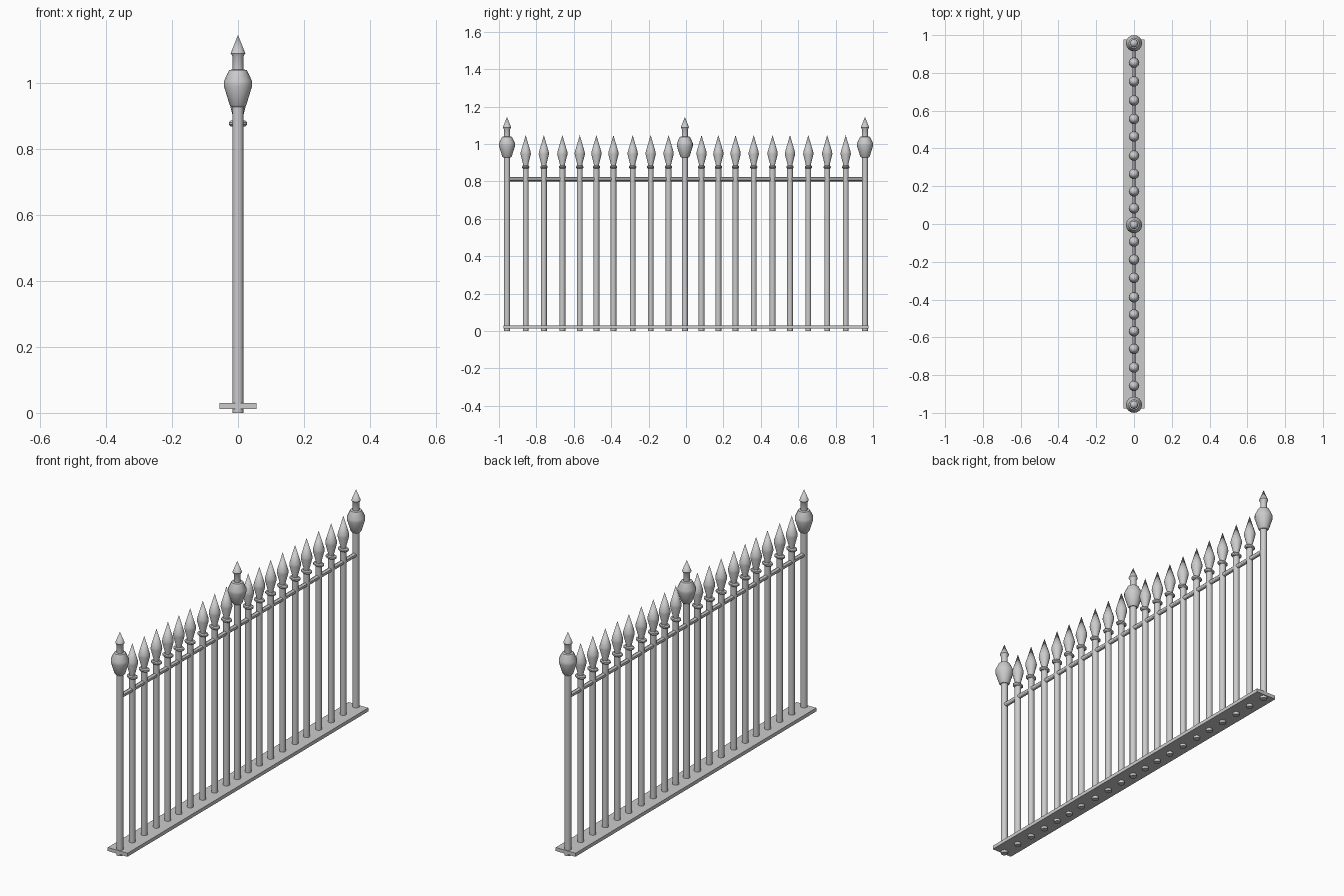
import bpy, bmesh, math
from mathutils import Matrix

if "Cube" in bpy.data.objects:
    bpy.data.objects.remove(bpy.data.objects["Cube"])

SIDES = 16


def finish(bm, name, smooth=True):
    bmesh.ops.recalc_face_normals(bm, faces=bm.faces)
    me = bpy.data.meshes.new(name)
    bm.to_mesh(me)
    bm.free()
    ob = bpy.data.objects.new(name, me)
    bpy.context.collection.objects.link(ob)
    if smooth:
        bpy.ops.object.select_all(action='DESELECT')
        ob.select_set(True)
        bpy.context.view_layer.objects.active = ob
        bpy.ops.object.shade_smooth_by_angle(angle=math.radians(30))
    return ob


def lathe(name, profile, y, sx=1.0, sy=1.0):
    """Closed turned part from (radius, z) points; radius 0 makes a tip."""
    bm = bmesh.new()
    rings = []
    for r, z in profile:
        n = SIDES if r > 0 else 1
        rings.append([bm.verts.new((r * sx * math.cos(2 * math.pi * i / SIDES),
                                    y + r * sy * math.sin(2 * math.pi * i / SIDES), z))
                      for i in range(n)])
    for a, b in zip(rings, rings[1:]):
        for i in range(SIDES):
            j = (i + 1) % SIDES
            if len(b) == 1:
                bm.faces.new((a[i], a[j], b[0]))
            else:
                bm.faces.new((a[i], a[j], b[j], b[i]))
    for ring in (rings[0], rings[-1]):
        if len(ring) > 1:
            bm.faces.new(ring)
    return finish(bm, name)


POST = [(0.0165, 0.0), (0.0165, 0.94)]
POST_HEAD = [(0.020, 0.927), (0.025, 0.932), (0.043, 0.99), (0.043, 1.004),
             (0.027, 1.038), (0.016, 1.04), (0.016, 1.078), (0.022, 1.089), (0, 1.144)]
PICKET = [(0.0155, 0.0), (0.0155, 0.875)]
SPEAR = [(0.013, 0.872), (0.014, 0.892), (0.0275, 0.945), (0.0265, 0.957), (0, 1.047)]
COLLAR = [(0.022, 0.868), (0.028, 0.873), (0.028, 0.880), (0.022, 0.885)]

# Heavy posts at the ends and middle
for k, y in enumerate((-0.957, -0.006, 0.957)):
    lathe(f"post_{k}", POST, y)
    lathe(f"post_head_{k}", POST_HEAD, y)

# Slim pickets, slightly unevenly spaced, nine per bay
ys = [-0.857, -0.76, -0.661, -0.568, -0.479, -0.388, -0.285, -0.189, -0.093,
      0.083, 0.173, 0.265, 0.362, 0.463, 0.556, 0.654, 0.755, 0.854]
for k, y in enumerate(ys):
    lathe(f"picket_{k}", PICKET, y)
    lathe(f"spear_{k}", SPEAR, y)
    lathe(f"collar_{k}", COLLAR, y, 1.0, 0.68)

# Top rail
bm = bmesh.new()
bmesh.ops.create_cone(bm, cap_ends=True, segments=12, radius1=0.0115, radius2=0.0115, depth=1.91,
                      matrix=Matrix.Translation((0, 0, 0.812)) @ Matrix.Rotation(math.pi / 2, 4, 'X'))
finish(bm, "top_rail")

# Base plate
bm = bmesh.new()
bmesh.ops.create_cube(bm, size=1, matrix=Matrix.Translation((0, 0, 0.021))
                      @ Matrix.Diagonal((0.112, 1.952, 0.018, 1)))
finish(bm, "base_plate", False)
